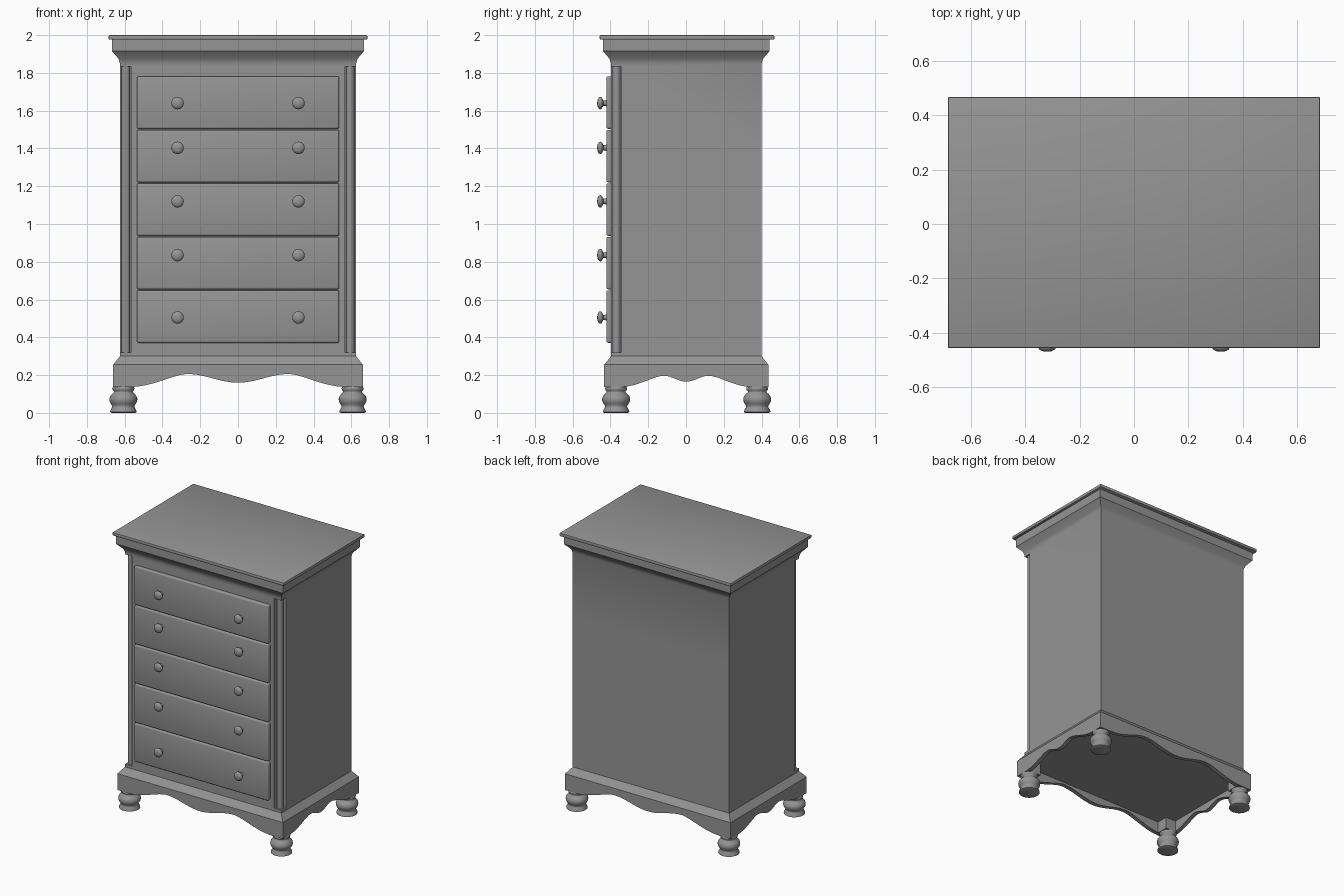
import bpy
import bmesh
from math import cos, pi, radians, sin
from mathutils import Matrix

cube = bpy.data.objects.get("Cube")
if cube:
    bpy.data.objects.remove(cube, do_unlink=True)

grey = bpy.data.materials.new("plain_grey")
grey.use_nodes = True
colour = (0.3, 0.3, 0.3, 1)
grey.diffuse_color = colour
grey.node_tree.nodes["Principled BSDF"].inputs["Base Color"].default_value = colour


def finish(name, bm, angle=35):
    """Turn a bmesh into a named, shaded object."""
    bmesh.ops.recalc_face_normals(bm, faces=bm.faces)
    mesh = bpy.data.meshes.new(name)
    bm.to_mesh(mesh)
    bm.free()
    mesh.materials.append(grey)
    obj = bpy.data.objects.new(name, mesh)
    bpy.context.collection.objects.link(obj)
    shade(obj, angle)
    return obj


def shade(obj, angle):
    bpy.ops.object.select_all(action='DESELECT')
    obj.select_set(True)
    bpy.context.view_layer.objects.active = obj
    bpy.ops.object.shade_smooth_by_angle(angle=radians(angle))


def box(name, x, y, z, bevel=0.0, segments=2):
    """Box from its (min, max) ranges."""
    bm = bmesh.new()
    bmesh.ops.create_cube(bm, size=1)
    for v in bm.verts:
        v.co = [r[0] if c < 0 else r[1] for c, r in zip(v.co, (x, y, z))]
    if bevel:
        bmesh.ops.bevel(bm, geom=bm.edges[:], offset=bevel, segments=segments,
                        affect='EDGES', profile=0.5)
    return finish(name, bm)


def loft(rings):
    """Skin equal-sized rings of points and cap both ends."""
    bm = bmesh.new()
    rows = [[bm.verts.new(p) for p in ring] for ring in rings]
    n = len(rows[0])
    for a, b in zip(rows, rows[1:]):
        for i in range(n):
            j = (i + 1) % n
            bm.faces.new((a[i], a[j], b[j], b[i]))
    bm.faces.new(rows[0][::-1])
    bm.faces.new(rows[-1])
    return bm


def lathe(name, profile, place, sides=24, angle=40):
    """Revolve (radius, height) points about z, then move into place."""
    bm = loft([[(r * cos(2 * pi * i / sides), r * sin(2 * pi * i / sides), h)
                for i in range(sides)] for r, h in profile])
    bm.transform(place)
    return finish(name, bm, angle)


HALF_X, FRONT, BACK = 0.625, -0.397, 0.40

# Carcass: one body flaring out at the plinth and the cornice
flare = [(0.22, 0.036), (0.255, 0.036), (0.30, 0), (0.75, 0), (1.4, 0),
         (1.85, 0), (1.875, 0.008), (1.915, 0.042), (1.978, 0.042)]
carcass = finish("carcass", loft([
    [(-HALF_X - d, FRONT - d, z), (HALF_X + d, FRONT - d, z),
     (HALF_X + d, BACK + d, z), (-HALF_X - d, BACK + d, z)]
    for z, d in flare]))

# Notches in the front corners, each holding a slim column
for s, side in ((1, "left"), (-1, "right")):
    cutter = box("corner_cutter", sorted((s * 0.567, s * 0.7)), (-0.5, -0.345), (0.32, 1.835))
    cutter.hide_render = True
    cut = carcass.modifiers.new("corner_notch", 'BOOLEAN')
    cut.operation = 'DIFFERENCE'
    cut.object = cutter
    bpy.context.view_layer.objects.active = carcass
    bpy.ops.object.modifier_apply(modifier=cut.name)
    bpy.data.objects.remove(cutter, do_unlink=True)
    lathe(side + "_corner_column", [(0.022, 0.318), (0.022, 1.837)],
          Matrix.Translation((s * 0.594, -0.368, 0)))
shade(carcass, 50)

# Top board
box("top_board", (-0.685, 0.685), (-0.457, 0.468), (1.976, 2.0), 0.006)


# Scalloped aprons below the carcass
def apron(name, half, peak, dip, peak_z, place, depth=0.03, steps=48):
    def edge(u):
        a = abs(u)
        if a < peak:
            return dip + (peak_z - dip) * (1 - cos(pi * a / peak)) / 2
        t = min(1, (a - peak) / (half - 0.08 - peak))
        return 0.137 + (peak_z - 0.137) * (1 + cos(pi * t ** 0.8)) / 2
    rings = []
    for i in range(steps + 1):
        u = -half + 2 * half * i / steps
        z = edge(u)
        # mitre the ends on the inner face
        v = max(-half + depth, min(half - depth, u))
        rings.append([(u, 0, z), (v, depth, z), (v, depth, 0.221), (u, 0, 0.221)])
    bm = loft(rings)
    bm.transform(place)
    finish(name, bm)


edge_x, front_y, back_y = HALF_X + 0.036, FRONT - 0.036, BACK + 0.036
mid_y, half_y = (front_y + back_y) / 2, (back_y - front_y) / 2
for name, half, x, y, turn in (("front_apron", edge_x, 0, front_y, 0),
                               ("back_apron", edge_x, 0, back_y, 180),
                               ("left_apron", half_y, edge_x, mid_y, 90),
                               ("right_apron", half_y, -edge_x, mid_y, -90)):
    wide = half == edge_x
    apron(name, half, 0.27 if wide else 0.12, 0.16 if wide else 0.165,
          0.206 if wide else 0.197,
          Matrix.Translation((x, y, 0)) @ Matrix.Rotation(radians(turn), 4, 'Z'))

# Turned feet with corner blocks above them
foot = [(0.062, 0), (0.07, 0.004), (0.069, 0.012), (0.06, 0.028), (0.058, 0.036),
        (0.066, 0.048), (0.073, 0.062), (0.074, 0.074), (0.07, 0.088), (0.06, 0.1),
        (0.05, 0.109), (0.05, 0.115), (0.057, 0.121), (0.058, 0.13), (0.054, 0.14)]
for s, side in ((1, "left"), (-1, "right")):
    for y, end in ((-0.37, "front"), (0.377, "back")):
        lathe(f"{end}_{side}_foot", foot, Matrix.Translation((s * 0.607, y, 0)), 32, 60)
        box(f"{end}_{side}_corner_block", (s * 0.6 - 0.05, s * 0.6 + 0.05),
            (y - 0.05, y + 0.05), (0.137, 0.222))

# Drawers with rounded lips, two knobs each
knob = [(0.018, 0), (0.014, 0.008), (0.014, 0.018), (0.024, 0.023), (0.032, 0.029),
        (0.033, 0.035), (0.029, 0.042), (0.018, 0.048), (0.006, 0.05)]
toward_front = Matrix.Rotation(pi / 2, 4, 'X')
for i, knob_z in enumerate((0.505, 0.835, 1.12, 1.403, 1.64)):
    z = 0.371 + 0.2832 * i
    box(f"drawer_{i + 1}", (-0.536, 0.536), (-0.422, -0.38), (z, z + 0.278), 0.01, 3)
    for s, side in ((1, "left"), (-1, "right")):
        lathe(f"drawer_{i + 1}_{side}_knob", knob,
              Matrix.Translation((s * 0.32, -0.42, knob_z)) @ toward_front, 20, 60)
